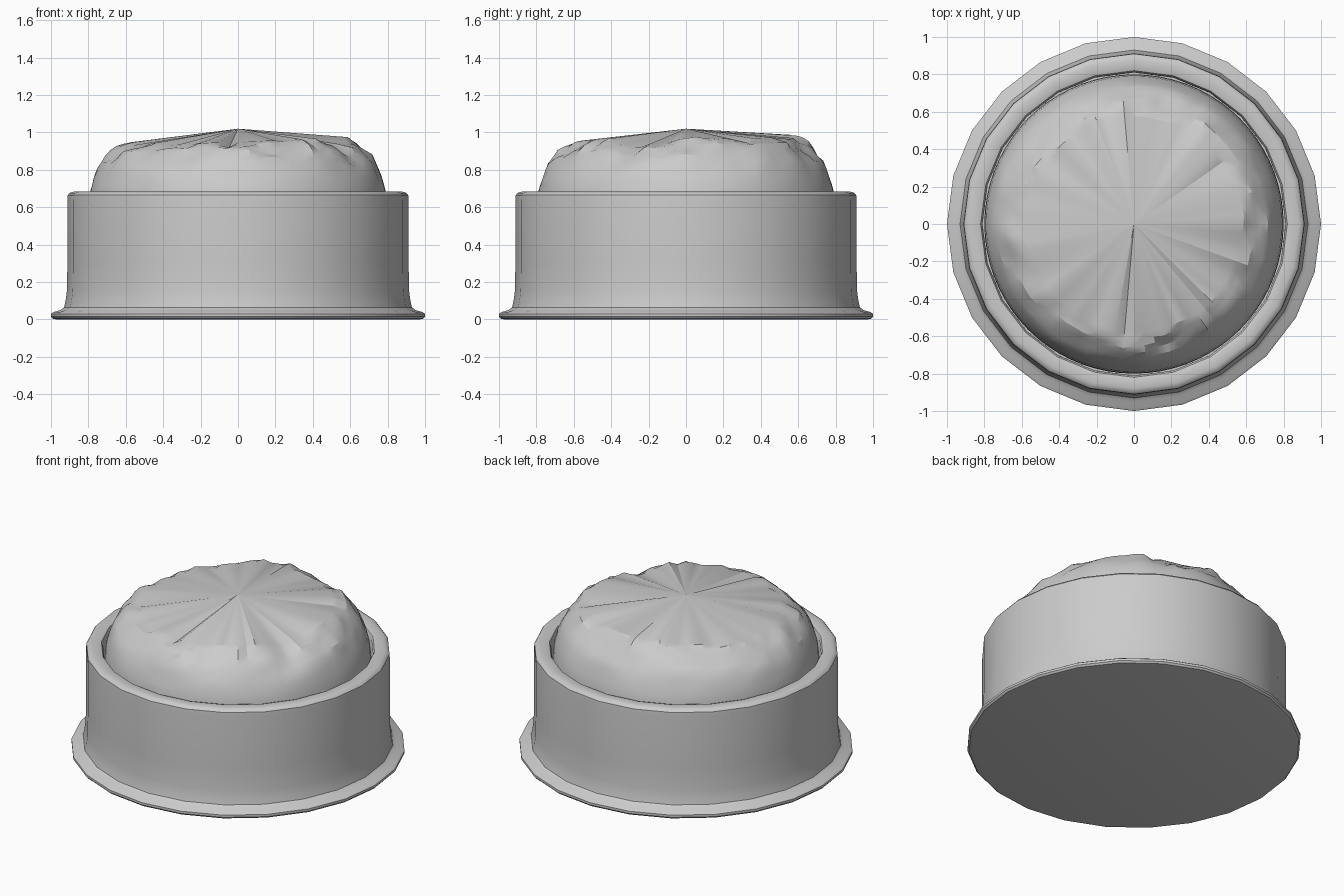
import bpy, bmesh, math
from mathutils import Vector, noise

if "Cube" in bpy.data.objects:
    bpy.data.objects.remove(bpy.data.objects["Cube"])


def lathe(name, profile, sides, shape=None, angle=35):
    """Revolve (radius, z) points; radius 0 becomes a single pole vertex."""
    bm = bmesh.new()
    rings = []
    for i, (r, z) in enumerate(profile):
        if r == 0:
            rings.append([bm.verts.new((0, 0, z))] * sides)
            continue
        ring = []
        for k in range(sides):
            a = 2 * math.pi * k / sides
            rr, zz = shape(a, r, z, i) if shape else (r, z)
            ring.append(bm.verts.new((rr * math.cos(a), rr * math.sin(a), zz)))
        rings.append(ring)
    for a, b in zip(rings, rings[1:]):
        for k in range(sides):
            n = (k + 1) % sides
            quad = [a[k], a[n], b[n], b[k]]
            bm.faces.new(list(dict.fromkeys(quad)))
    bmesh.ops.recalc_face_normals(bm, faces=bm.faces)
    mesh = bpy.data.meshes.new(name)
    bm.to_mesh(mesh)
    bm.free()
    obj = bpy.data.objects.new(name, mesh)
    bpy.context.collection.objects.link(obj)
    bpy.ops.object.select_all(action='DESELECT')
    obj.select_set(True)
    bpy.context.view_layer.objects.active = obj
    bpy.ops.object.shade_smooth_by_angle(angle=math.radians(angle))
    return obj


# Round tub: flat base, flared foot, straight wall and rolled rim
lathe("tub", [
    (0, 0), (0.97, 0), (0.99, 0.004), (1.0, 0.015), (1.0, 0.03), (0.985, 0.04),
    (0.95, 0.05), (0.93, 0.065), (0.922, 0.10), (0.915, 0.15), (0.912, 0.30),
    (0.912, 0.64), (0.91, 0.665), (0.90, 0.677), (0.88, 0.683), (0.84, 0.683),
    (0.82, 0.677), (0.811, 0.66), (0.81, 0.45), (0, 0.45)], 24)


# Lumpy filling: smooth lower flank, increasingly rough towards the shoulder
MOUND = [(0.80, 0.55), (0.797, 0.62), (0.79, 0.685), (0.78, 0.72), (0.768, 0.76),
         (0.75, 0.80), (0.73, 0.835), (0.705, 0.865), (0.675, 0.895),
         (0.645, 0.92), (0.61, 0.938), (0.575, 0.95), (0, 1.02)]


def lumps(a, r, z, i):
    amount = max(0.0, min(1.0, (z - 0.69) / 0.24)) ** 1.3
    p = Vector((math.cos(a) * r, math.sin(a) * r, z))
    coarse = noise.noise(p * 4.5 + Vector((3.1, 7.7, 1.3)))
    fine = noise.noise(p * 13 + Vector((9.2, 0.4, 5.8)))
    r += amount * (0.022 * coarse + 0.018 * fine)
    z += amount * (0.025 * coarse + 0.022 * fine)
    # broad swell towards the back right, two shallow folds
    z += amount * 0.018 * max(0.0, math.cos(a - math.radians(70)))
    for fold in (62, -28, 265):
        d = (a - math.radians(fold) + math.pi) % (2 * math.pi) - math.pi
        z -= 0.03 * amount * math.exp(-(d / 0.09) ** 2)
    return r, z


lathe("filling", MOUND, 72, lumps, 25)
